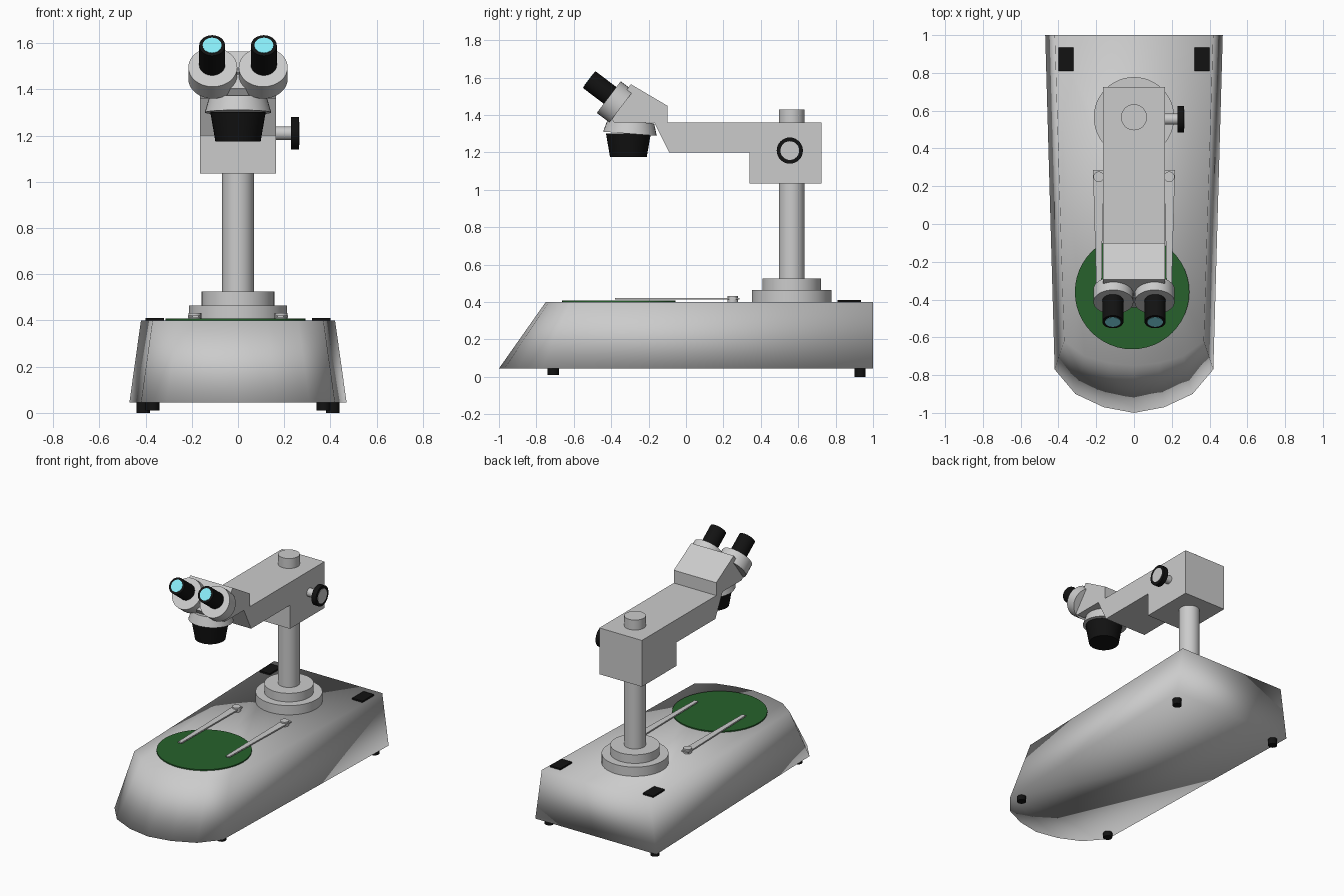
import bpy, bmesh
from mathutils import Vector

if "Cube" in bpy.data.objects:
    bpy.data.objects.remove(bpy.data.objects["Cube"])


def material(name, rgb):
    m = bpy.data.materials.new(name)
    m.diffuse_color = (*rgb, 1)
    m.use_nodes = True
    m.node_tree.nodes["Principled BSDF"].inputs["Base Color"].default_value = m.diffuse_color
    return m


BLACK = material("black_plastic", (0.006, 0.006, 0.006))
GREEN = material("green_plate", (0.02, 0.12, 0.025))
CYAN = material("lens_glass", (0.25, 0.85, 0.95))


def finish(name, bm, mat=None, angle=None):
    bmesh.ops.recalc_face_normals(bm, faces=bm.faces)
    me = bpy.data.meshes.new(name)
    bm.to_mesh(me)
    bm.free()
    ob = bpy.data.objects.new(name, me)
    bpy.context.collection.objects.link(ob)
    if mat:
        me.materials.append(mat)
    if angle:
        bpy.ops.object.select_all(action='DESELECT')
        ob.select_set(True)
        bpy.context.view_layer.objects.active = ob
        bpy.ops.object.shade_smooth_by_angle(angle=angle)
    return ob


def rod(name, a, b, r1, r2=None, mat=None, sides=32):
    """Cylinder or cone from point a (radius r1) to point b (radius r2)."""
    a, b = Vector(a), Vector(b)
    bm = bmesh.new()
    bmesh.ops.create_cone(bm, cap_ends=True, segments=sides, radius1=r1,
                          radius2=r1 if r2 is None else r2, depth=(b - a).length)
    rot = Vector((0, 0, 1)).rotation_difference(b - a).to_matrix().to_4x4()
    bm.transform(rot)
    bmesh.ops.translate(bm, verts=bm.verts, vec=(a + b) / 2)
    return finish(name, bm, mat, 0.6)


def loft(name, ring_a, ring_b, mat=None):
    """Closed solid between two matching outlines."""
    bm = bmesh.new()
    a = [bm.verts.new(p) for p in ring_a]
    b = [bm.verts.new(p) for p in ring_b]
    n = len(a)
    bm.faces.new(a)
    bm.faces.new(b)
    for i in range(n):
        j = (i + 1) % n
        bm.faces.new((a[i], a[j], b[j], b[i]))
    return finish(name, bm, mat)


def side_profile(name, pts, half):
    return loft(name, [(-half, y, z) for y, z in pts], [(half, y, z) for y, z in pts])


def mirrored(half):
    """Right half outline, back to front centre, completed to a full ring."""
    return half + [(-x, y) for x, y in reversed(half[:-1])]


# Base: tapered housing with a rounded sloping front
lower = mirrored([(0.47, 1), (0.42, -0.77), (0.31, -0.90), (0.16, -0.97), (0, -1)])
upper = mirrored([(0.42, 1), (0.37, -0.62), (0.26, -0.70), (0.13, -0.735), (0, -0.75)])
base = loft("base", [(x, y, 0.045) for x, y in lower], [(x, y, 0.40) for x, y in upper])
base.data.shade_smooth()

# Stage plate
rod("stage_plate", (-0.01, -0.36, 0.39), (-0.01, -0.36, 0.408), 0.303, mat=GREEN, sides=48)

# Feet, corner pads and stage clips, on both sides
for s, side in ((-1, "left"), (1, "right")):
    rod(f"front_foot_{side}", (s * 0.37, -0.71, 0.01), (s * 0.37, -0.71, 0.06), 0.03, mat=BLACK, sides=16)
    rod(f"back_foot_{side}", (s * 0.41, 0.93, 0), (s * 0.41, 0.93, 0.06), 0.03, mat=BLACK, sides=16)
    pad = [(0.32, 0.81), (0.40, 0.81), (0.40, 0.935), (0.32, 0.935)]
    loft(f"corner_pad_{side}", [(s * x, y, 0.39) for x, y in pad], [(s * x, y, 0.411) for x, y in pad])\
        .data.materials.append(BLACK)
    clip = [(0.217, 0.285), (0.163, 0.285), (0.172, -0.38), (0.198, -0.38)]
    loft(f"stage_clip_{side}", [(s * x, y, 0.413) for x, y in clip], [(s * x, y, 0.422) for x, y in clip])
    rod(f"clip_screw_{side}", (s * 0.187, 0.25, 0.39), (s * 0.187, 0.25, 0.432), 0.028, sides=16)

# Column and its stepped flange
PY = 0.565
rod("flange_lower", (0, PY, 0.39), (0, PY, 0.465), 0.213, sides=48)
rod("flange_upper", (0, PY, 0.46), (0, PY, 0.525), 0.157, sides=48)
rod("column", (0, PY, 0.50), (0, PY, 1.43), 0.069)

# Arm
side_profile("arm", [(0.725, 1.36), (0.725, 1.035), (0.34, 1.035), (0.34, 1.20),
                     (-0.09, 1.20), (-0.17, 1.36)], 0.165)

# Focus knob on the right
rod("knob_shaft", (0.15, 0.555, 1.21), (0.24, 0.555, 1.21), 0.029)
rod("focus_knob", (0.23, 0.555, 1.21), (0.265, 0.555, 1.21), 0.07, mat=BLACK)
rod("knob_cap", (0.25, 0.555, 1.21), (0.267, 0.555, 1.21), 0.05)

# Head: wedge, objective mount and objective
side_profile("head_body", [(-0.10, 1.36), (-0.10, 1.45), (-0.295, 1.565),
                           (-0.415, 1.405), (-0.385, 1.36)], 0.165)
rod("objective_mount", (0, -0.30, 1.30), (0, -0.295, 1.365), 0.144, 0.125)
rod("objective", (0, -0.308, 1.175), (0, -0.308, 1.302), 0.098, 0.12, BLACK)

# Twin eyepieces, tilted up and forward
axis = Vector((0, -0.797, 0.604))
for s, side in ((-1, "left"), (1, "right")):
    tip = Vector((s * 0.112, -0.518, 1.59))
    ring = Vector((s * 0.109, -0.413, 1.496))
    rod(f"eyepiece_collar_{side}", ring - axis * 0.085, ring, 0.106)
    rod(f"eyepiece_{side}", tip - axis * 0.16, tip, 0.056, mat=BLACK)
    rod(f"eyepiece_lens_{side}", tip - axis * 0.01, tip + axis * 0.002, 0.041, mat=CYAN)
